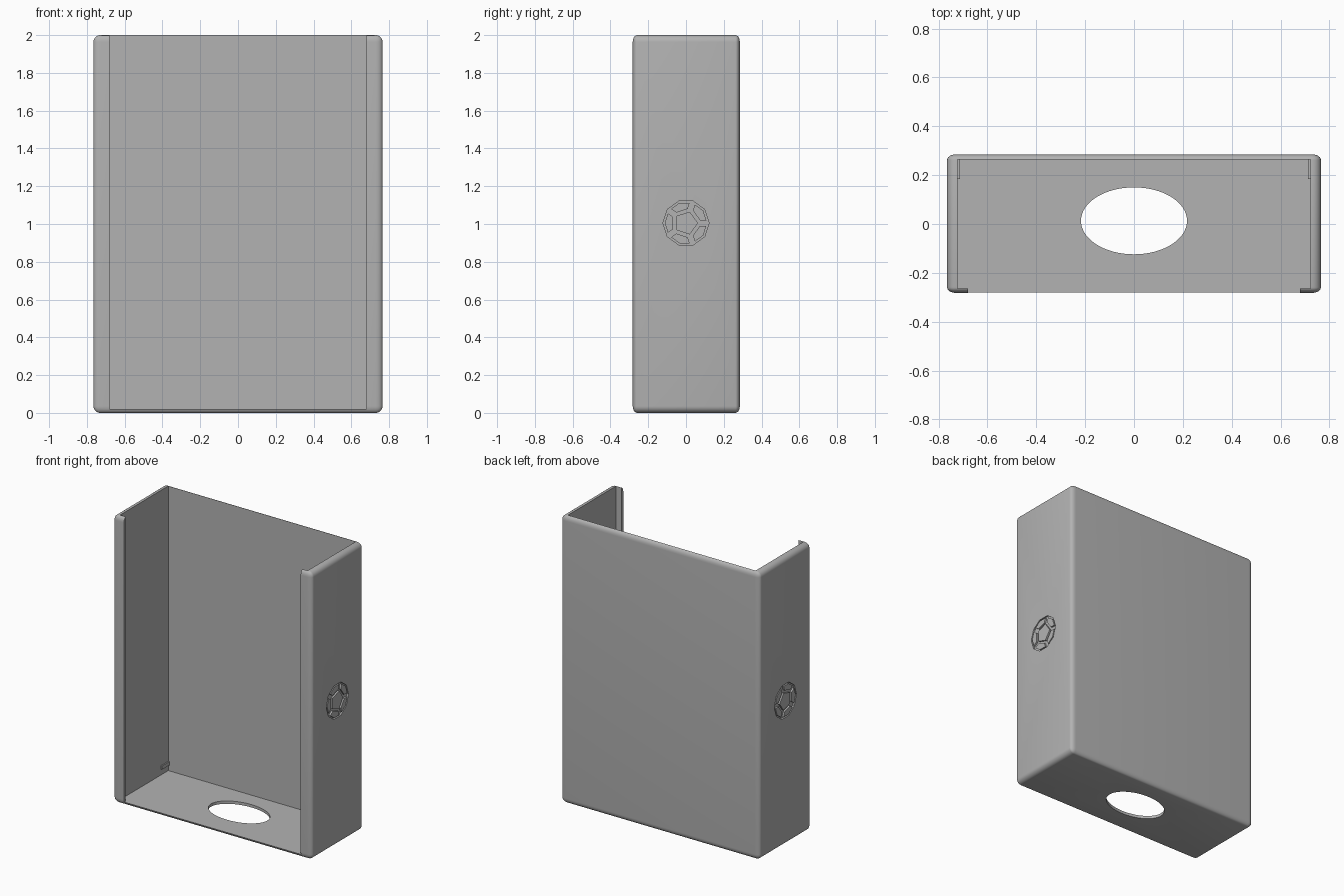
import bpy, bmesh, math
from mathutils import Vector

old = bpy.data.objects.get("Cube")
if old:
    bpy.data.objects.remove(old, do_unlink=True)

grey = bpy.data.materials.new("plain grey")
grey.use_nodes = True
colour = (0.45, 0.45, 0.45, 1)
grey.diffuse_color = colour
grey.node_tree.nodes["Principled BSDF"].inputs["Base Color"].default_value = colour


def finish(name, bm):
    bmesh.ops.recalc_face_normals(bm, faces=bm.faces)
    mesh = bpy.data.meshes.new(name)
    bm.to_mesh(mesh)
    bm.free()
    mesh.materials.append(grey)
    obj = bpy.data.objects.new(name, mesh)
    bpy.context.collection.objects.link(obj)
    return obj


def box(name, low, high, radius=0, squash=1):
    """Box between two corners; rounding is squashed along y."""
    low, high = Vector(low), Vector(high)
    bm = bmesh.new()
    bmesh.ops.create_cube(bm, size=1)
    size, middle = high - low, (low + high) / 2
    bmesh.ops.scale(bm, verts=bm.verts, vec=(size.x, size.y / squash, size.z))
    if radius:
        bmesh.ops.bevel(bm, geom=bm.edges[:], offset=radius, segments=6,
                        profile=0.5, affect='EDGES')
    bmesh.ops.scale(bm, verts=bm.verts, vec=(1, squash, 1))
    bmesh.ops.translate(bm, verts=bm.verts, vec=middle)
    return finish(name, bm)


def prism(name, points, depth):
    """Extrude a closed outline by a depth vector."""
    bm = bmesh.new()
    face = bm.faces.new([bm.verts.new(p) for p in points])
    made = bmesh.ops.extrude_face_region(bm, geom=[face])["geom"]
    bmesh.ops.translate(bm, vec=depth,
                        verts=[v for v in made if isinstance(v, bmesh.types.BMVert)])
    return finish(name, bm)


def cut(target, cutter):
    cutter.hide_render = True
    cutter.hide_set(True)
    mod = target.modifiers.new(cutter.name, 'BOOLEAN')
    mod.operation, mod.solver, mod.object = 'DIFFERENCE', 'EXACT', cutter


W, FRONT, BACK, H = 0.765, -0.282, 0.285, 2.0
INNER, LIP, FLOOR = 0.722, 0.68, 0.02

# Rounded shell, hollowed with the front and top open
shell = box("case_shell", (-W, FRONT, 0), (W, BACK, H), 0.036, 0.64)
cut(shell, box("cavity_cutter", (-INNER, -0.264, FLOOR), (INNER, 0.265, H + 1)))
cut(shell, box("front_opening_cutter", (-LIP, -1, FLOOR), (LIP, 0, H + 1)))

# Oval hole through the floor
oval = [(0.217 * math.cos(a), 0.013 + 0.137 * math.sin(a), -0.1)
        for a in (math.tau * i / 64 for i in range(64))]
cut(shell, prism("floor_hole_cutter", oval, (0, 0, 0.2)))

# Faceted recess on each side, with raised panels flush with the wall
R, DEPTH = 0.122, 0.012


def polar(radius, degrees):
    a = math.radians(degrees)
    return Vector((0, radius * math.cos(a), 1.005 + radius * math.sin(a)))


def shrink(points, factor):
    middle = sum(points, Vector()) / len(points)
    return [middle.lerp(p, factor) for p in points]


inner = R / 1.618
panels = [shrink([polar(inner, 72 * k) for k in range(5)], 0.84)]
for k in range(5):
    a = 72 * k
    panels.append(shrink([polar(inner, a), polar(R, a), polar(R, a + 36),
                          polar(R, a + 72), polar(inner, a + 72)], 0.72))

for side, sign in (("left", 1), ("right", -1)):
    base = Vector((sign * (W - DEPTH), 0, 0))
    outline = [base + polar(R, 36 * k) for k in range(10)]
    cut(shell, prism(side + "_recess_cutter", outline, (sign * 0.1, 0, 0)))
    for n, points in enumerate(panels):
        prism(f"{side}_recess_panel_{n + 1}", [base + p for p in points],
              (sign * DEPTH, 0, 0))
    # Small retaining nib low on the inner wall
    xs = sorted((sign * 0.713, sign * (INNER + 0.01)))
    box(side + "_inner_nib", (xs[0], 0.185, 0.06), (xs[1], 0.268, 0.085))

# Apply the cuts, then smooth only the rounded edges
bpy.context.view_layer.update()
result = bpy.data.meshes.new_from_object(
    shell.evaluated_get(bpy.context.evaluated_depsgraph_get()))
shell.modifiers.clear()
shell.data = result
bpy.ops.object.select_all(action='DESELECT')
shell.select_set(True)
bpy.context.view_layer.objects.active = shell
bpy.ops.object.shade_smooth_by_angle(angle=math.radians(30))
for obj in [o for o in bpy.data.objects if o.name.endswith("_cutter")]:
    bpy.data.objects.remove(obj, do_unlink=True)
